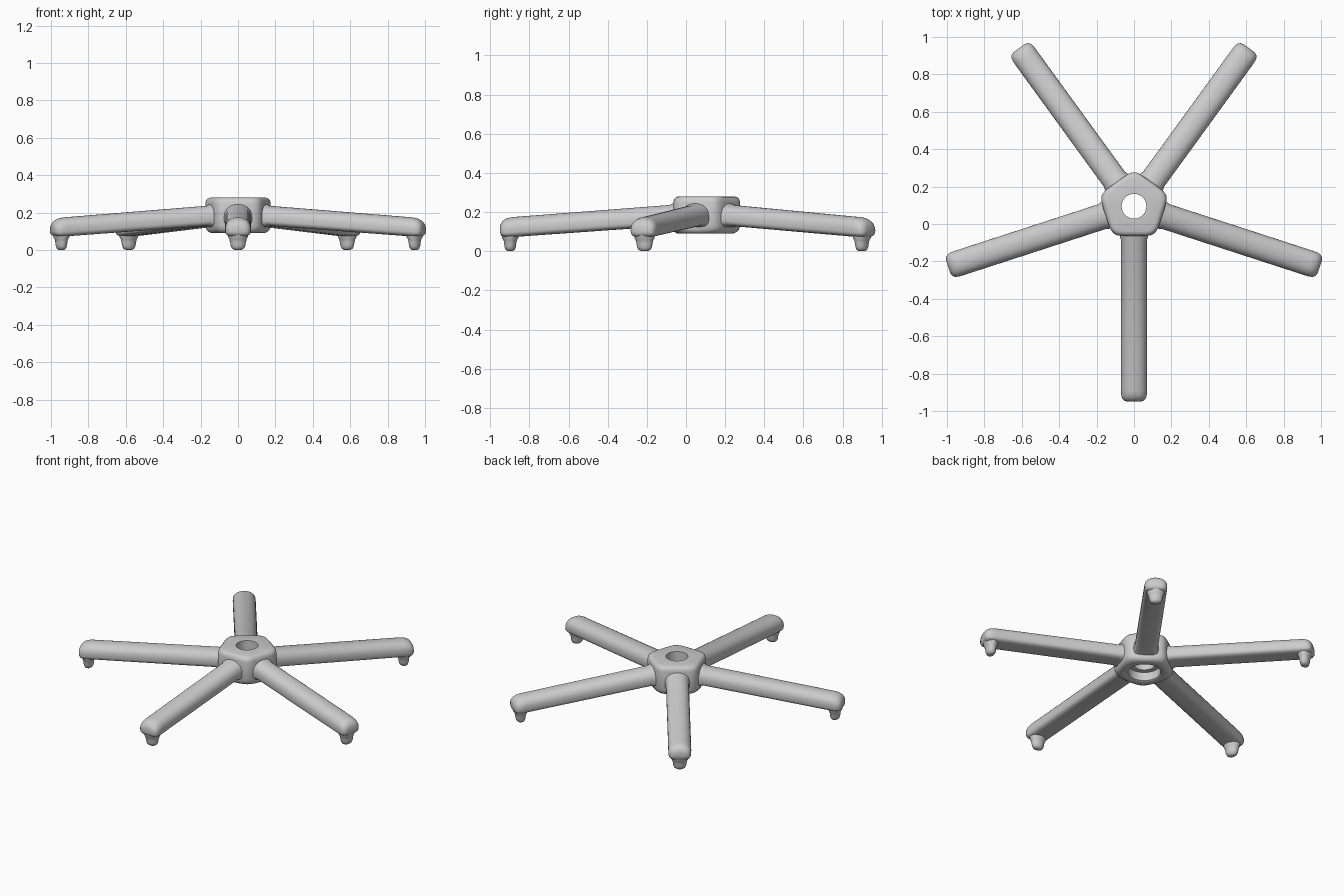
import bpy, bmesh
from math import sin, cos, pi, radians, copysign

if "Cube" in bpy.data.objects:
    bpy.data.objects.remove(bpy.data.objects["Cube"])

CY = 0.095  # hub centre in y


def make(name, rings, close=False, angle=40):
    """Loft a list of equal-length vertex rings into an object."""
    bm = bmesh.new()
    vs = [[bm.verts.new(p) for p in ring] for ring in rings]
    n = len(vs[0])
    pairs = list(zip(vs, vs[1:]))
    if close:
        pairs.append((vs[-1], vs[0]))
    for a, b in pairs:
        for i in range(n):
            j = (i + 1) % n
            bm.faces.new((a[i], a[j], b[j], b[i]))
    if not close:
        bm.faces.new(vs[0])
        bm.faces.new(vs[-1])
    bmesh.ops.recalc_face_normals(bm, faces=bm.faces)
    me = bpy.data.meshes.new(name)
    bm.to_mesh(me)
    bm.free()
    ob = bpy.data.objects.new(name, me)
    bpy.context.collection.objects.link(ob)
    ob.location.y = CY
    bpy.ops.object.select_all(action='DESELECT')
    ob.select_set(True)
    bpy.context.view_layer.objects.active = ob
    bpy.ops.object.shade_smooth_by_angle(angle=radians(angle))
    return ob


# Hub: rounded pentagon outside, stepped round bore inside
def hub_ring(r, z, pent):
    ring = []
    for i in range(80):
        t = 2 * pi * i / 80
        s = sum(max(0, cos(t - radians(-90 + 72 * k))) ** 8 for k in range(5))
        f = pent * s ** (-1 / 8) + (1 - pent)
        ring.append((r * f * cos(t), r * f * sin(t), z))
    return ring


hub_profile = [(0.066, 0.28, 0), (0.135, 0.28, 1), (0.147, 0.276, 1), (0.156, 0.266, 1),
               (0.160, 0.25, 1), (0.160, 0.13, 1), (0.158, 0.11, 0.8), (0.152, 0.098, 0.6),
               (0.140, 0.09, 0.3), (0.105, 0.09, 0), (0.098, 0.095, 0),
               (0.098, 0.15, 0), (0.066, 0.15, 0)]
make("hub", [hub_ring(*p) for p in hub_profile], close=True)


# Leg cross-section: domed top, flatter underside
def leg_ring(r, w, top, bot):
    mid = bot + 0.42 * (top - bot)
    ring = []
    for i in range(32):
        t = 2 * pi * i / 32
        c, s = cos(t), sin(t)
        e = 0.9 if s > 0 else 0.55
        y = w * copysign(abs(c) ** e, c)
        h = (top - mid) if s > 0 else (mid - bot)
        ring.append((r, y, mid + h * copysign(abs(s) ** e, s)))
    return ring


leg_stations = [(0.13, 0.076, 0.247, 0.122), (0.165, 0.074, 0.243, 0.124),
                (0.18, 0.069, 0.236, 0.129), (0.985, 0.069, 0.174, 0.072),
                (1.01, 0.068, 0.168, 0.071), (1.028, 0.063, 0.158, 0.074),
                (1.04, 0.052, 0.143, 0.082), (1.045, 0.035, 0.128, 0.095)]

# Foot peg: (radial half-width, tangential half-width, z)
foot_profile = [(0.045, 0.055, 0.09), (0.042, 0.052, 0.068), (0.034, 0.046, 0.056),
                (0.031, 0.042, 0.04), (0.029, 0.039, 0.022), (0.024, 0.032, 0.008),
                (0.015, 0.02, 0.001), (0.006, 0.008, 0)]


def foot_ring(a, b, z):
    return [(0.993 + a * cos(2 * pi * i / 24), b * sin(2 * pi * i / 24), z) for i in range(24)]


# Five legs with feet around the hub
for k in range(5):
    ang = radians(-90 + 72 * k)
    leg = make(f"leg_{k + 1}", [leg_ring(*s) for s in leg_stations], angle=50)
    foot = make(f"foot_{k + 1}", [foot_ring(*f) for f in foot_profile], angle=50)
    leg.rotation_euler.z = foot.rotation_euler.z = ang
